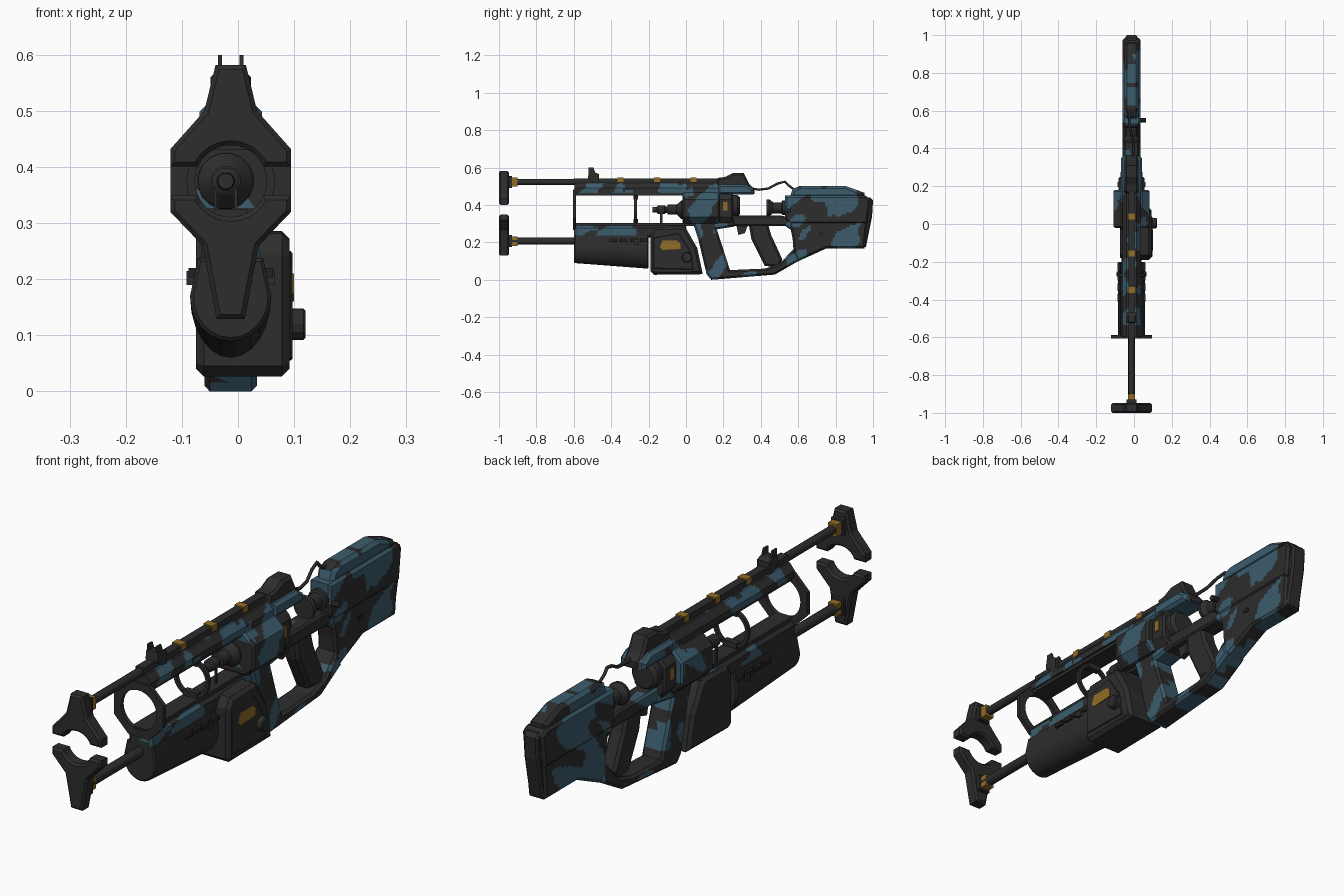
import bpy, bmesh, math
from mathutils import Vector, noise

if "Cube" in bpy.data.objects:
    bpy.data.objects.remove(bpy.data.objects["Cube"])

C = -0.013          # centre line of the rifle
ZB = 0.375          # bore height


def mat(name, col):
    m = bpy.data.materials.new(name)
    m.diffuse_color = (*col, 1)
    m.use_nodes = True
    m.node_tree.nodes["Principled BSDF"].inputs["Base Color"].default_value = m.diffuse_color
    return m


DARK = mat("dark_grey", (0.026, 0.026, 0.026))
TEAL = mat("slate_blue", (0.045, 0.108, 0.155))
GOLD = mat("ochre", (0.29, 0.155, 0.02))
BLACK = mat("black", (0.015, 0.015, 0.015))


def is_teal(p):
    # stretched diagonal blobs
    q = Vector(((p.y + p.z) * 4.5, (p.y - p.z) * 8.5, p.x * 5 + 3.1))
    return noise.noise(q) + 0.25 * noise.noise(q * 2.3) > 0.03


def finish(name, bm, m, camo=False, smooth=False):
    bmesh.ops.recalc_face_normals(bm, faces=bm.faces)
    if camo:
        bmesh.ops.triangulate(bm, faces=bm.faces)
        step = 0.011
        for ax in (1, 2):
            vals = [v.co[ax] for v in bm.verts]
            a, hi = min(vals) + 0.0053, max(vals)
            n = Vector((0, 1, 0)) if ax == 1 else Vector((0, 0, 1))
            while a < hi:
                bmesh.ops.bisect_plane(bm, geom=bm.verts[:] + bm.edges[:] + bm.faces[:],
                                       plane_co=n * a, plane_no=n, dist=1e-5)
                a += step
        for f in bm.faces:
            f.material_index = int(is_teal(f.calc_center_median()))
    me = bpy.data.meshes.new(name)
    bm.to_mesh(me)
    bm.free()
    me.materials.append(m)
    if camo:
        me.materials.append(TEAL)
    o = bpy.data.objects.new(name, me)
    bpy.context.collection.objects.link(o)
    if smooth:
        bpy.ops.object.select_all(action='DESELECT')
        o.select_set(True)
        bpy.context.view_layer.objects.active = o
        bpy.ops.object.shade_smooth_by_angle(angle=math.radians(35))
    return o


def prism(name, pts, a, b, m=DARK, axis='x', bevel=0.0, camo=False, back=None, smooth=False):
    """Extrude a (y,z) outline along x, or an (x,z) outline along y."""
    bm = bmesh.new()
    place = (lambda p, t: (t, p[0], p[1])) if axis == 'x' else (lambda p, t: (p[0], t, p[1]))
    r0 = [bm.verts.new(place(p, a)) for p in pts]
    r1 = [bm.verts.new(place(p, b)) for p in (back or pts)]
    caps = [bm.faces.new(r0), bm.faces.new(r1[::-1])]
    n = len(pts)
    for i in range(n):
        j = (i + 1) % n
        bm.faces.new((r0[i], r0[j], r1[j], r1[i]))
    bmesh.ops.recalc_face_normals(bm, faces=bm.faces)
    if bevel:
        edges = list({e for f in caps for e in f.edges})
        bmesh.ops.bevel(bm, geom=edges, offset=bevel, segments=1, affect='EDGES', clamp_overlap=True)
    return finish(name, bm, m, camo, smooth)


def sym(name, pts, half, **k):
    return prism(name, pts, C - half, C + half, **k)


def box(name, x, y, z, m=DARK, **k):
    return prism(name, [(y[0], z[0]), (y[1], z[0]), (y[1], z[1]), (y[0], z[1])], x[0], x[1], m, **k)


def lathe(name, prof, z, x=C, seg=20, m=DARK, smooth=True):
    """Revolve (y, radius) pairs about a line along y."""
    bm = bmesh.new()
    t = [2 * math.pi * (i + 0.5) / seg for i in range(seg)]
    rings = [[bm.verts.new((x + r * math.cos(a), y, z + r * math.sin(a))) for a in t] for y, r in prof]
    for p, q in zip(rings, rings[1:]):
        for i in range(seg):
            j = (i + 1) % seg
            bm.faces.new((p[i], p[j], q[j], q[i]))
    bm.faces.new(rings[0])
    bm.faces.new(rings[-1])
    return finish(name, bm, m, smooth=smooth)


def ring(name, y0, y1, rin, rout, octagon):
    bm = bmesh.new()
    seg = 32
    loops = []
    for r, y, outer in ((rin, y0, 0), (rout, y0, 1), (rout, y1, 1), (rin, y1, 0)):
        vs = []
        for i in range(seg):
            a = 2 * math.pi * (i + 0.0) / seg
            k = 1 / math.cos((a + math.pi / 8) % (math.pi / 4) - math.pi / 8) if octagon and outer else 1
            vs.append(bm.verts.new((C + r * k * math.cos(a), y, ZB + r * k * math.sin(a))))
        loops.append(vs)
    for n in range(4):
        p, q = loops[n], loops[(n + 1) % 4]
        for i in range(seg):
            j = (i + 1) % seg
            bm.faces.new((p[i], p[j], q[j], q[i]))
    return finish(name, bm, DARK, smooth=True)


# Split muzzle bracket: outer outline plus inner arc
def bracket(name, half_outline, s):
    out = [(C + x, ZB + s * z) for x, z in half_outline]
    out += [(C - x, ZB + s * z) for x, z in half_outline[::-1]]
    for i in range(13):
        a = math.radians(156 - i * 132 / 12)
        out.append((C + 0.064 * math.cos(a), ZB + s * 0.064 * math.sin(a)))
    prism(name, out, -1.0, -0.947, axis='y', bevel=0.008)


bracket("muzzle_bracket_upper", [(0.1075, 0.026), (0.1075, 0.057), (0.047, 0.125), (0.027, 0.207)], 1)
bracket("muzzle_bracket_lower", [(0.1075, 0.026), (0.1075, 0.055), (0.050, 0.115), (0.025, 0.246)], -1)

# Guide rods and their clips
lathe("upper_rod", [(-0.95, 0.017), (-0.55, 0.017)], 0.524, seg=12)
lathe("lower_rod", [(-0.95, 0.02), (-0.55, 0.02)], 0.207, seg=12)
for n, z in (("upper", 0.524), ("lower", 0.207)):
    box(n + "_rod_clip", (C - 0.019, C + 0.019), (-0.93, -0.9), (z - 0.025, z + 0.024), GOLD)
    box(n + "_rod_socket", (C - 0.026, C + 0.026), (-0.95, -0.93), (z - 0.032, z + 0.032))
for i, y in enumerate((-0.35, -0.155, 0.04)):
    box(f"rail_clip_{i}", (C - 0.02, C + 0.02), (y - 0.016, y + 0.016), (0.522, 0.548), GOLD)

# Ring guides in the open barrel bay
ring("front_ring_plate", -0.605, -0.588, 0.078, 0.1075, True)
ring("middle_ring", -0.277, -0.262, 0.064, 0.078, False)
for n, z in (("top", (0.43, 0.47)), ("bottom", (0.295, 0.325))):
    box("middle_ring_foot_" + n, (C - 0.03, C + 0.03), (-0.282, -0.257), z)

# Top handguard, rail and front sight
hg = [(C - 0.048, 0.465), (C + 0.048, 0.465), (C + 0.048, 0.49), (C + 0.026, 0.517),
      (C - 0.026, 0.517), (C - 0.048, 0.49)]
prism("top_handguard", hg, -0.596, 0.2, axis='y', camo=True)
box("handguard_underside", (C - 0.04, C + 0.04), (-0.596, 0.2), (0.452, 0.466))
box("top_rail", (C - 0.017, C + 0.017), (-0.6, 0.18), (0.51, 0.543))
sym("front_sight_base", [(-0.525, 0.54), (-0.465, 0.5), (-0.465, 0.565), (-0.49, 0.575), (-0.52, 0.575)], 0.026)
for s in (-1, 1):
    x = C + s * 0.019
    prism(f"front_sight_prong_{s}", [(-0.522, 0.57), (-0.48, 0.56), (-0.495, 0.6), (-0.522, 0.6)],
          x - 0.0035, x + 0.0035)

# Rear hump of the rail
sym("rear_hump", [(0.16, 0.5), (0.17, 0.545), (0.21, 0.55), (0.25, 0.57), (0.31, 0.57), (0.34, 0.51),
                  (0.365, 0.485), (0.365, 0.46), (0.16, 0.46)], 0.036, bevel=0.01)
sym("rear_rail_body", [(0.17, 0.455), (0.17, 0.51), (0.32, 0.51), (0.36, 0.485), (0.36, 0.455)],
    0.056, bevel=0.012, camo=True)

# Lower rail and tapered round handguard
box("lower_rail", (C - 0.052, C + 0.052), (-0.6, 0.0), (0.225, 0.29), bevel=0.012, camo=True)
box("lower_rail_top", (C - 0.035, C + 0.035), (-0.6, 0.06), (0.288, 0.303))
sec = [(C + 0.058, 0.238), (C - 0.058, 0.238)]
sec += [(C - 0.0725 * math.cos(math.radians(a)), 0.17 - 0.08 * math.sin(math.radians(a))) for a in range(0, 181, 15)]
sec_b = [(x, z if z > 0.171 else 0.17 - (0.17 - z) * 1.38) for x, z in sec]
prism("lower_handguard", sec, -0.6, -0.2, axis='y', back=sec_b, bevel=0.006, smooth=True)
for s in (-1, 1):
    for i in range(4):
        y = -0.41 + i * 0.055
        x = C + s * 0.068
        box(f"vent_{s}_{i}", (x - 0.007, x + 0.007), (y, y + 0.04), (0.203, 0.22), BLACK)
box("handguard_pin", (C - 0.079, C + 0.079), (-0.275, -0.252), (0.19, 0.215))

# Inner barrel with stepped nozzle and posts
lathe("inner_barrel", [(-0.18, 0.014), (-0.155, 0.016), (-0.15, 0.024), (-0.115, 0.024), (-0.11, 0.018),
                       (-0.1, 0.018), (-0.098, 0.027), (-0.05, 0.027), (-0.025, 0.05), (0.0, 0.052)],
      ZB, x=-0.022, seg=16)
for s in (-1, 1):
    box(f"barrel_post_{s}", (-0.022 + s * 0.018 - 0.003, -0.022 + s * 0.018 + 0.003), (-0.138, -0.126), (0.3, 0.37))

# Receiver
rec = [(C - 0.06, 0.30), (C + 0.06, 0.30), (C + 0.096, 0.335), (C + 0.096, 0.43), (C + 0.055, 0.468),
       (C - 0.055, 0.468), (C - 0.096, 0.43), (C - 0.096, 0.335)]
prism("receiver", rec, -0.02, 0.18, axis='y', bevel=0.008, camo=True)
prism("receiver_rear", [(C + (x - C) * 0.72, z) for x, z in rec], 0.17, 0.25, axis='y', bevel=0.008)
lathe("receiver_tube", [(0.2, 0.058), (0.275, 0.058), (0.29, 0.045)], 0.395)
for s in (-1, 1):
    x = C + s * 0.07
    box(f"receiver_tab_{s}", (x - 0.004, x + 0.004), (0.197, 0.222), (0.37, 0.415), GOLD)

# Magazine box with coloured plate, side panel and knob
mag = [(-0.19, 0.245), (-0.165, 0.282), (-0.02, 0.286), (0.0, 0.275), (0.06, 0.17), (0.09, 0.03),
       (-0.17, 0.027), (-0.19, 0.045)]
prism("magazine_box", mag, -0.075, 0.092, bevel=0.014)
prism("magazine_side_panel", [(-0.175, 0.06), (-0.175, 0.225), (-0.04, 0.25), (0.02, 0.16), (0.04, 0.055)],
      0.085, 0.097, bevel=0.003)
prism("magazine_plate", [(-0.14, 0.175), (-0.125, 0.21), (-0.05, 0.21), (-0.03, 0.195), (-0.03, 0.165),
                         (-0.125, 0.16)], 0.094, 0.1, GOLD)
oct_pts = [(0.005 + 0.028 * math.cos(a * math.pi / 6), 0.12 + 0.028 * math.sin(a * math.pi / 6)) for a in range(12)]
prism("magazine_knob", oct_pts, 0.085, 0.1205, bevel=0.004)

# Frame: front strut with bottom bar, upper beam, trigger, grip
sym("lower_frame", [(0.03, 0.325), (0.26, 0.325), (0.26, 0.285), (0.165, 0.27), (0.235, 0.052), (0.42, 0.06),
                    (0.5, 0.085), (0.58, 0.17), (0.61, 0.105), (0.475, 0.028), (0.135, 0.0), (0.11, 0.03),
                    (0.065, 0.22)], 0.047, bevel=0.01, camo=True)
sym("upper_beam", [(0.2, 0.345), (0.5, 0.345), (0.57, 0.33), (0.57, 0.26), (0.53, 0.288), (0.2, 0.288)],
    0.04, bevel=0.008, camo=True)
sym("trigger", [(0.27, 0.29), (0.33, 0.29), (0.315, 0.25), (0.28, 0.24)], 0.012)
sym("grip", [(0.33, 0.33), (0.43, 0.33), (0.455, 0.24), (0.515, 0.11), (0.5, 0.065), (0.42, 0.075), (0.35, 0.215)],
    0.034, bevel=0.012)

# Stock, cheek rest and butt pad
sym("stock_upper", [(0.53, 0.45), (0.96, 0.45), (0.985, 0.43), (0.97, 0.3), (0.56, 0.3), (0.53, 0.32)],
    0.047, bevel=0.01, camo=True)
sym("stock_lower", [(0.55, 0.32), (0.97, 0.32), (0.955, 0.168), (0.75, 0.168), (0.58, 0.09), (0.57, 0.22)],
    0.041, bevel=0.01, camo=True)
sym("cheek_rest", [(0.555, 0.44), (0.57, 0.485), (0.61, 0.503), (0.85, 0.503), (0.955, 0.465), (0.955, 0.44)],
    0.038, bevel=0.014, camo=True)
sym("butt_pad", [(0.955, 0.44), (0.985, 0.44), (1.0, 0.425), (0.995, 0.34), (0.962, 0.175), (0.945, 0.175)],
    0.032, bevel=0.008)
lathe("stock_coupling", [(0.43, 0.044), (0.445, 0.046), (0.465, 0.03), (0.51, 0.03), (0.515, 0.04), (0.55, 0.04)], 0.385)
prism("stock_pin", [(0.55 + 0.012 * math.cos(a * math.pi / 4), 0.37 + 0.012 * math.sin(a * math.pi / 4))
                    for a in range(8)], C, 0.063)
box("stock_button", (C, C + 0.045), (0.71, 0.735), (0.24, 0.256), BLACK)

# Cable from the hump to the stock
cu = bpy.data.curves.new("cable", 'CURVE')
cu.dimensions = '3D'
cu.bevel_depth = 0.007
cu.bevel_resolution = 1
sp = cu.splines.new('POLY')
path = [(0.34, 0.49), (0.39, 0.482), (0.44, 0.488), (0.49, 0.515), (0.53, 0.525), (0.548, 0.505), (0.575, 0.485), (0.62, 0.49)]
sp.points.add(len(path) - 1)
for p, (y, z) in zip(sp.points, path):
    p.co = (C + 0.012 * math.sin(y * 20), y, z, 1)
cu.materials.append(DARK)
bpy.context.collection.objects.link(bpy.data.objects.new("cable", cu))
